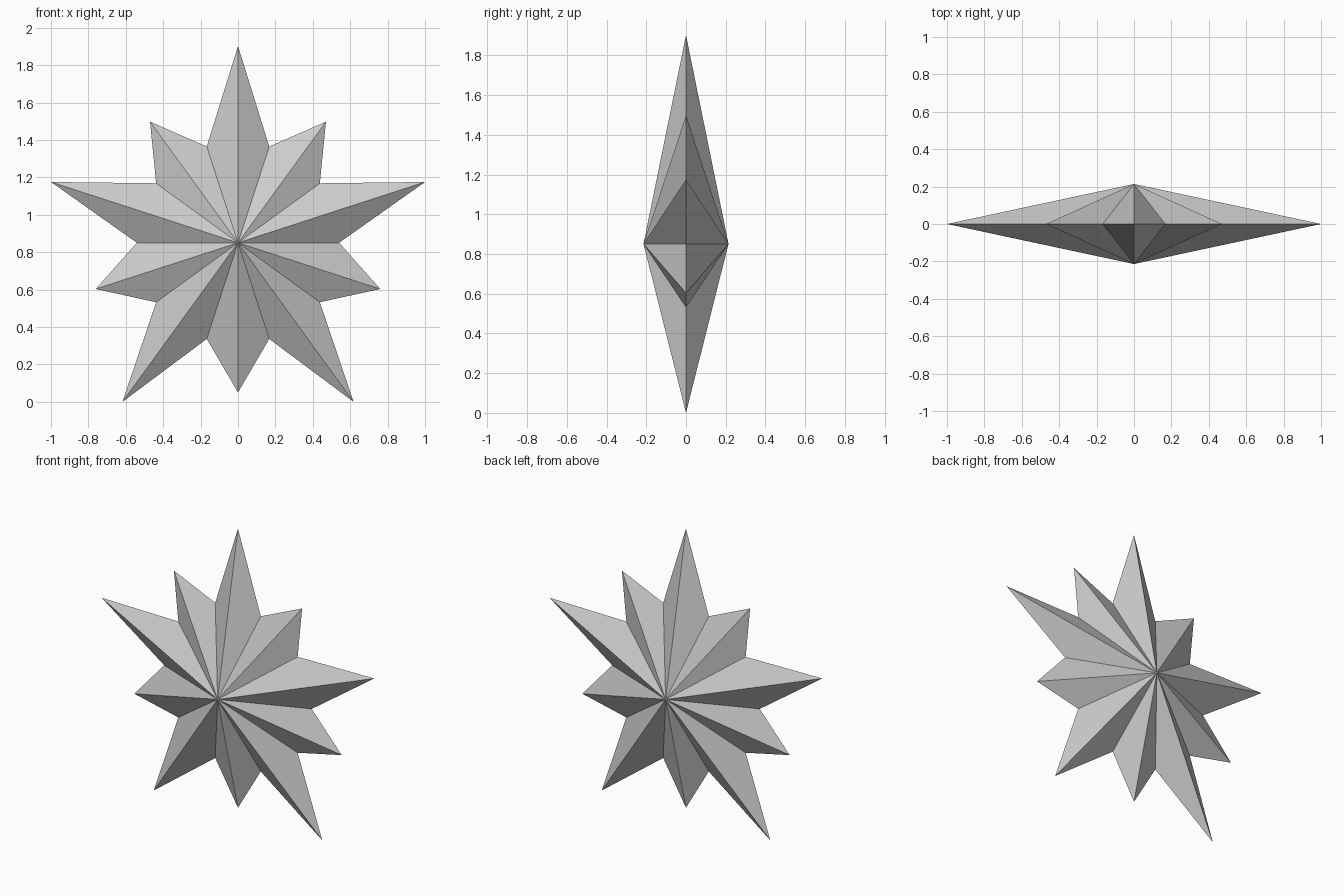
import bpy, bmesh
from math import sin, cos, pi

if "Cube" in bpy.data.objects:
    bpy.data.objects.remove(bpy.data.objects["Cube"])

LONG, SHORT, VALLEY = 1.0515, 0.80, 0.541   # outline radii
DEPTH, CENTRE_Z = 0.214, 0.8507             # half thickness, centre height
RADII = [LONG, VALLEY, SHORT, VALLEY]

bm = bmesh.new()

# Star outline: long and short points alternating, starting at the top
rim = []
for i in range(20):
    a = pi / 2 - i * pi / 10
    r = RADII[i % 4]
    rim.append(bm.verts.new((r * cos(a), 0, CENTRE_Z + r * sin(a))))

# Front and back peaks, fanned out to the outline
for y in (-DEPTH, DEPTH):
    peak = bm.verts.new((0, y, CENTRE_Z))
    for i in range(20):
        bm.faces.new((peak, rim[i], rim[(i + 1) % 20]))

bmesh.ops.recalc_face_normals(bm, faces=bm.faces)
mesh = bpy.data.meshes.new("faceted_star")
bm.to_mesh(mesh)
bm.free()
bpy.context.collection.objects.link(bpy.data.objects.new("faceted_star", mesh))
